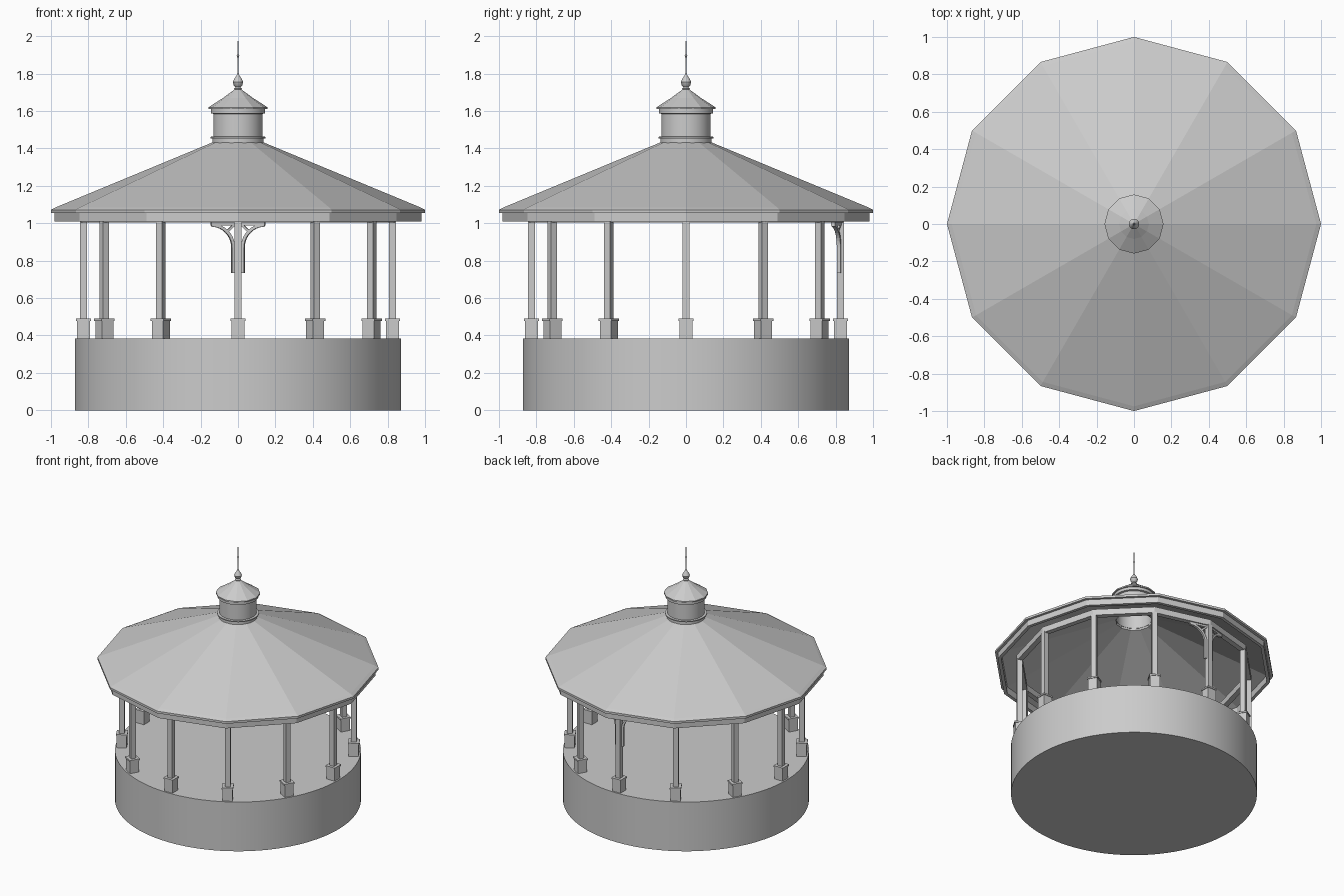
import bpy, bmesh
from math import sin, cos, pi, radians
from mathutils import Matrix, Vector

if "Cube" in bpy.data.objects:
    bpy.data.objects.remove(bpy.data.objects["Cube"])


def finish(name, bm, smooth=False):
    bmesh.ops.recalc_face_normals(bm, faces=bm.faces)
    me = bpy.data.meshes.new(name)
    bm.to_mesh(me)
    bm.free()
    ob = bpy.data.objects.new(name, me)
    bpy.context.collection.objects.link(ob)
    if smooth:
        bpy.ops.object.select_all(action='DESELECT')
        ob.select_set(True)
        bpy.context.view_layer.objects.active = ob
        bpy.ops.object.shade_smooth_by_angle(angle=radians(35))
    return ob


def lathe(name, profile, n, closed=False, smooth=False):
    """Revolve (radius, z) points; open profiles get end caps."""
    bm = bmesh.new()
    rings = [[bm.verts.new((r * cos(2 * pi * i / n), r * sin(2 * pi * i / n), z))
              for i in range(n)] for r, z in profile]
    pairs = list(zip(rings, rings[1:]))
    if closed:
        pairs.append((rings[-1], rings[0]))
    else:
        bm.faces.new(rings[0])
        bm.faces.new(rings[-1])
    for a, b in pairs:
        for i in range(n):
            j = (i + 1) % n
            bm.faces.new((a[i], a[j], b[j], b[i]))
    return finish(name, bm, smooth)


def box(bm, w, z0, z1):
    m = Matrix.Translation((0, 0, (z0 + z1) / 2)) @ Matrix.Diagonal((w, w, z1 - z0, 1))
    bmesh.ops.create_cube(bm, size=1, matrix=m)


def ribbon(bm, path, width, depth, mat):
    """Flat bar following (u, z) points, extruded in depth."""
    pts = [Vector(p) for p in path]
    rows = []
    for i, p in enumerate(pts):
        t = (pts[min(i + 1, len(pts) - 1)] - pts[max(i - 1, 0)]).normalized()
        s = Vector((-t.y, t.x)) * width / 2
        a, b = p + s, p - s
        d = depth / 2
        rows.append([bm.verts.new(mat @ Vector(c)) for c in
                     ((a.x, -d, a.y), (b.x, -d, b.y), (b.x, d, b.y), (a.x, d, a.y))])
    for r, q in zip(rows, rows[1:]):
        for k in range(4):
            l = (k + 1) % 4
            bm.faces.new((r[k], r[l], q[l], q[k]))
    bm.faces.new(rows[0])
    bm.faces.new(rows[-1])


# Round platform
lathe("platform", [(0.872, 0), (0.872, 0.385)], 96, smooth=True)

# Twelve posts with capped plinths
POST_R = 0.825
for k in range(12):
    bm = bmesh.new()
    box(bm, 0.07, 0.385, 0.478)
    box(bm, 0.08, 0.478, 0.49)
    box(bm, 0.038, 0.49, 1.01)
    bm.transform(Matrix.Rotation(k * pi / 6, 4, 'Z') @ Matrix.Translation((POST_R, 0, 0)))
    finish(f"post_{k + 1}", bm)

# Ring beam over the posts and outer fascia
lathe("ring_beam", [(0.845, 1.003), (0.845, 1.05), (0.805, 1.05), (0.805, 1.003)], 12, closed=True)
lathe("fascia", [(0.98, 1.01), (0.98, 1.06), (0.955, 1.06), (0.955, 1.01)], 12, closed=True)

# Twelve-sided roof shell
lathe("roof", [(1.0, 1.055), (1.0, 1.072), (0.975, 1.085), (0.13, 1.435),
               (0.13, 1.41), (0.955, 1.062), (0.955, 1.055)], 12, closed=True)

# Cupola drum, open underneath, with base and top mouldings
lathe("cupola_drum", [(0.137, 1.425), (0.137, 1.452), (0.148, 1.454), (0.148, 1.462),
                      (0.132, 1.464), (0.132, 1.585), (0.145, 1.588), (0.145, 1.612),
                      (0.124, 1.612), (0.124, 1.425)], 48, closed=True, smooth=True)
lathe("cupola_roof", [(0.158, 1.61), (0.158, 1.62), (0.08, 1.67), (0.016, 1.717)], 12)

# Turned finial and spike
lathe("finial", [(0.016, 1.712), (0.021, 1.72), (0.013, 1.728), (0.023, 1.738),
                 (0.028, 1.755), (0.021, 1.771), (0.009, 1.788), (0.004, 1.80),
                 (0.003, 1.885), (0.007, 1.895), (0.003, 1.905), (0.002, 1.975)],
      16, smooth=True)

# Curved brackets on the back post, following the two beam directions
bm = bmesh.new()
arc = [(0.027, 0.735), (0.027, 0.87)]
arc += [(0.147 - 0.12 * cos(a), 0.87 + 0.12 * sin(a)) for a in
        [pi / 2 * i / 10 for i in range(1, 11)]]
for side in (0, 1):
    mat = Matrix.Translation((0, POST_R, 0)) @ (
        Matrix.Rotation(radians(-15), 4, 'Z') if side == 0
        else Matrix.Rotation(radians(195), 4, 'Z'))
    ribbon(bm, arc, 0.016, 0.02, mat)
    ribbon(bm, [(0.015, 0.996), (0.15, 0.996)], 0.014, 0.02, mat)
    ribbon(bm, [(0.018, 0.994), (0.062, 0.955)], 0.012, 0.016, mat)
finish("back_post_bracket", bm)
